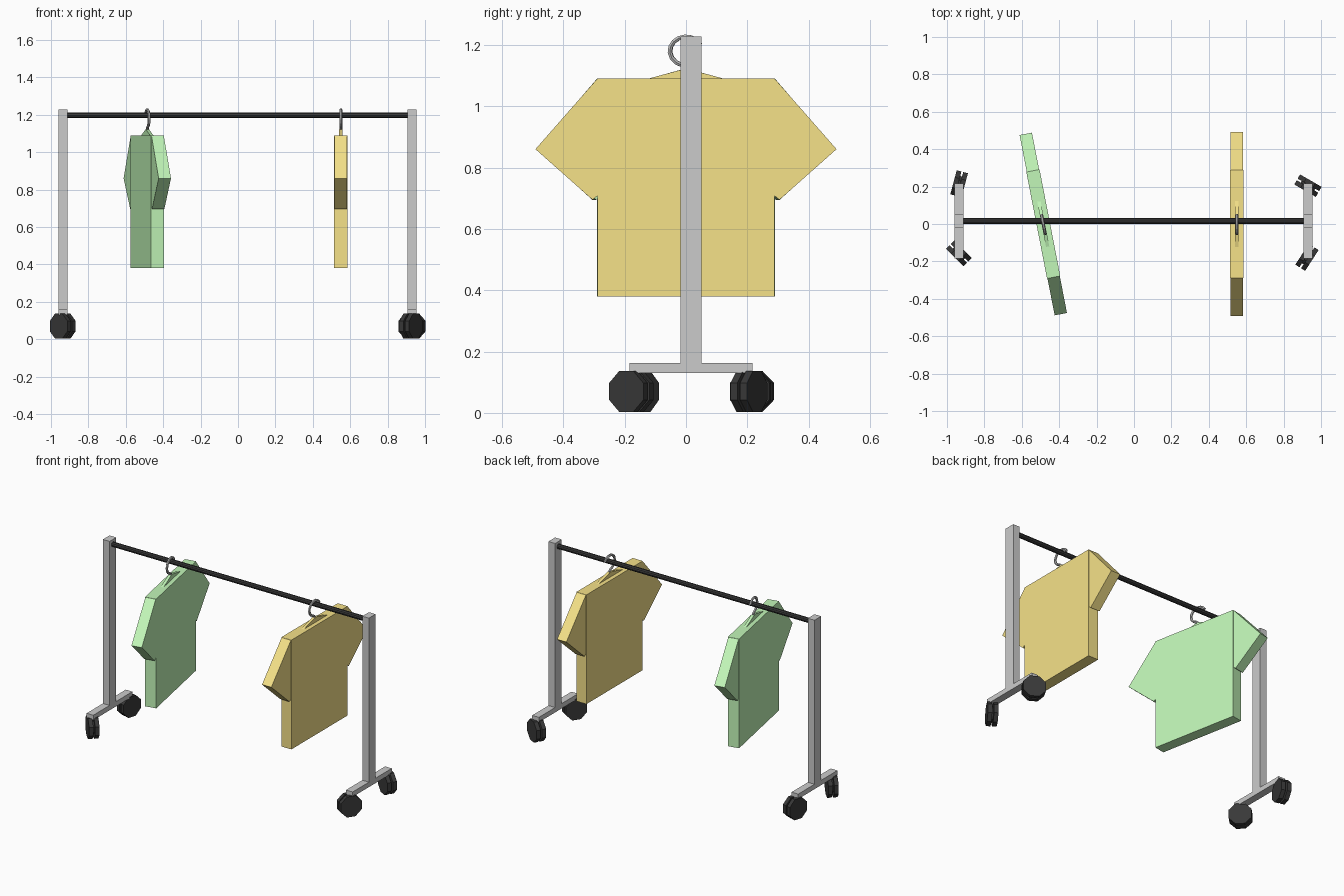
import bpy, bmesh, math
from mathutils import Matrix, Vector

if "Cube" in bpy.data.objects:
    bpy.data.objects.remove(bpy.data.objects["Cube"])


def material(name, r, g, b):
    m = bpy.data.materials.new(name)
    m.diffuse_color = (r, g, b, 1)
    m.use_nodes = True
    m.node_tree.nodes["Principled BSDF"].inputs["Base Color"].default_value = m.diffuse_color
    return m


BLACK = material("black", 0.04, 0.04, 0.04)
STEEL = material("steel", 0.5, 0.5, 0.5)
GREEN = material("green_cloth", 0.54, 0.93, 0.48)
YELLOW = material("yellow_cloth", 0.92, 0.76, 0.25)


def finish(bm, name, mat=None, matrix=Matrix()):
    bmesh.ops.recalc_face_normals(bm, faces=bm.faces)
    bm.transform(matrix)
    mesh = bpy.data.meshes.new(name)
    bm.to_mesh(mesh)
    bm.free()
    ob = bpy.data.objects.new(name, mesh)
    if mat:
        mesh.materials.append(mat)
    bpy.context.collection.objects.link(ob)
    return ob


def add_prism(bm, pts, width):
    """Closed (y, z) outline extruded along x, centred on x = 0."""
    face = bm.faces.new([bm.verts.new((-width / 2, y, z)) for y, z in pts])
    ext = bmesh.ops.extrude_face_region(bm, geom=[face])["geom"]
    # keep the start cap so that the solid is closed
    verts = [v for v in ext if isinstance(v, bmesh.types.BMVert)]
    bmesh.ops.translate(bm, verts=verts, vec=(width, 0, 0))
    return bm


def add_cylinder(bm, radius, depth, centre, sides, spin=0.0):
    """Cylinder with its axis along x."""
    m = (Matrix.Translation(centre) @ Matrix.Rotation(math.pi / 2, 4, 'Y')
         @ Matrix.Rotation(spin, 4, 'Z'))
    bmesh.ops.create_cone(bm, cap_ends=True, segments=sides, radius1=radius,
                          radius2=radius, depth=depth, matrix=m)


# Stand: an upright on a foot at each end
for side, x in (("left", -0.935), ("right", 0.93)):
    outline = [(-0.185, 0.13), (0.217, 0.13), (0.217, 0.162), (0.05, 0.162),
               (0.05, 1.228), (-0.018, 1.228), (-0.018, 0.162), (-0.185, 0.162)]
    finish(add_prism(bmesh.new(), outline, 0.048), side + "_upright", None,
           Matrix.Translation((x, 0, 0)))

# Hanging rail
bm = bmesh.new()
add_cylinder(bm, 0.016, 1.85, (0, 0.016, 1.197), 10)
finish(bm, "hanging_rail", BLACK)

# Swivelled twin-wheel casters: position and heading of the rolling direction
casters = [("back_left", -0.935, 0.215, 75), ("front_left", -0.937, -0.157, -45),
           ("back_right", 0.93, 0.205, -30), ("front_right", 0.925, -0.178, 57)]
for name, x, y, heading in casters:
    bm = bmesh.new()
    for dx in (-0.018, 0.018):
        add_cylinder(bm, 0.072, 0.026, (dx, 0, 0.07), 8, math.pi / 8)
    add_cylinder(bm, 0.045, 0.014, (0, 0, 0.07), 8, math.pi / 8)
    finish(bm, name + "_caster", BLACK, Matrix.Translation((x, y, 0))
           @ Matrix.Rotation(math.radians(heading - 90), 4, 'Z'))


def hook(name, matrix):
    """Wire hook curling from the hanger over the rail."""
    path = [(0, 0, 1.1), (0, 0, 1.125)]
    for i in range(11):
        a = math.radians(-105 - 23 * i)
        path.append((0, 0.053 * math.cos(a), 1.18 + 0.047 * math.sin(a)))
    bm = bmesh.new()
    rings, sides, r = [], 6, 0.008
    for i, p in enumerate(path):
        t = (Vector(path[min(i + 1, len(path) - 1)])
             - Vector(path[max(i - 1, 0)])).normalized()
        u = Vector((1, 0, 0))
        w = t.cross(u)
        rings.append([bm.verts.new(Vector(p) + r * (u * math.cos(k * math.tau / sides)
                      + w * math.sin(k * math.tau / sides))) for k in range(sides)])
    for a, b in zip(rings, rings[1:]):
        for k in range(sides):
            n = (k + 1) % sides
            bm.faces.new((a[k], a[n], b[n], b[k]))
    bm.faces.new(rings[0])
    bm.faces.new(rings[-1])
    finish(bm, name, STEEL, matrix)


def shirt(name, mat, x, angle):
    place = Matrix.Translation((x, 0, 0)) @ Matrix.Rotation(math.radians(angle), 4, 'Z')
    # Body
    body = [(-0.289, 0.38), (0.289, 0.38), (0.289, 1.09), (-0.289, 1.09)]
    finish(add_prism(bmesh.new(), body, 0.072), name + "_body", mat, place)
    # Sleeves
    for s, side in ((-1, "front"), (1, "back")):
        sleeve = [(0.28, 1.089), (0.29, 1.089), (0.491, 0.86), (0.305, 0.695), (0.28, 0.715)]
        finish(add_prism(bmesh.new(), [(s * y, z) for y, z in sleeve], 0.067),
               f"{name}_{side}_sleeve", mat, place)
    # Hanger shoulders poking out of the neck
    finish(add_prism(bmesh.new(), [(-0.16, 1.08), (0.16, 1.08), (0.012, 1.12), (-0.012, 1.12)],
                     0.018), name + "_hanger", mat, place)
    hook(name + "_hanger_hook", place)


shirt("green_shirt", GREEN, -0.485, 11)
shirt("yellow_shirt", YELLOW, 0.55, 0)
